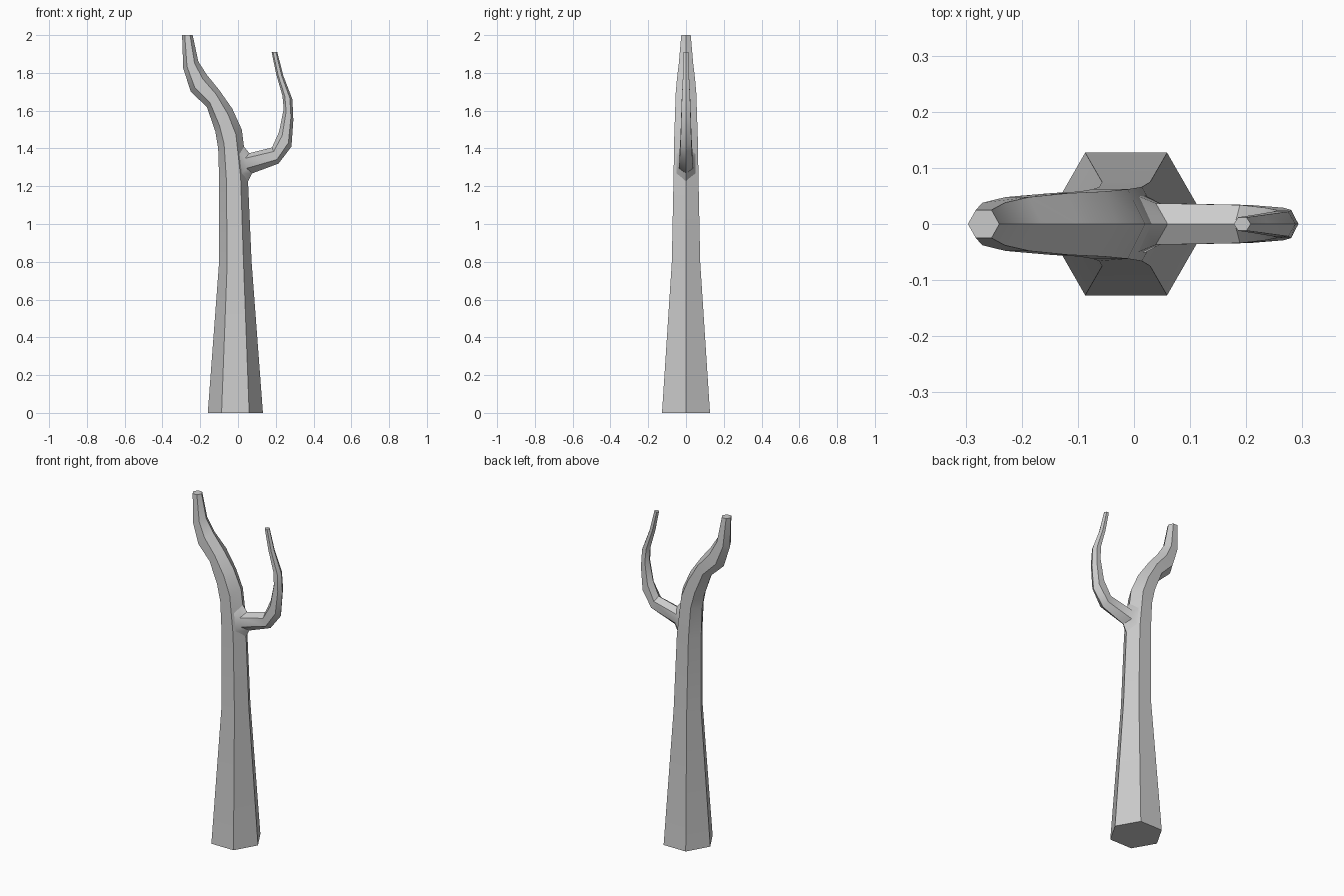
import bpy, bmesh, math
from mathutils import Vector

cube = bpy.data.objects.get("Cube")
if cube:
    bpy.data.objects.remove(cube, do_unlink=True)

bark = bpy.data.materials.new("grey_bark")
bark.use_nodes = True
grey = (0.6, 0.6, 0.6, 1)
bark.diffuse_color = grey
bark.node_tree.nodes["Principled BSDF"].inputs["Base Color"].default_value = grey


def hex_limb(name, rings):
    """Six-sided tube; each ring is (inner x, z, outer x, z, half depth, sideways sink)."""
    bm = bmesh.new()
    loops = []
    for xa, za, xb, zb, depth, sink in rings:
        a, b = Vector((xa, 0, za)), Vector((xb, 0, zb))
        q, y, s = (b - a) / 4, Vector((0, depth, 0)), Vector((sink, 0, 0))
        points = [a, a + q - y - s, b - q - y - s, b, b - q + y - s, a + q + y - s]
        loops.append([bm.verts.new(p) for p in points])
    for low, high in zip(loops, loops[1:]):
        for i in range(6):
            j = (i + 1) % 6
            bm.faces.new((low[i], low[j], high[j], high[i]))
    bm.faces.new(loops[0][::-1])
    bm.faces.new(loops[-1])
    bmesh.ops.recalc_face_normals(bm, faces=bm.faces)
    mesh = bpy.data.meshes.new(name)
    bm.to_mesh(mesh)
    bm.free()
    mesh.materials.append(bark)
    obj = bpy.data.objects.new(name, mesh)
    bpy.context.collection.objects.link(obj)
    bpy.ops.object.select_all(action='DESELECT')
    obj.select_set(True)
    bpy.context.view_layer.objects.active = obj
    bpy.ops.object.shade_smooth_by_angle(angle=math.radians(32))
    return obj


# Tapering trunk that bends into the main limb
hex_limb("trunk", [
    (-.16, 0, .132, 0, .127, 0),
    (-.10, .80, .072, .80, .075, 0),
    (-.10, 1.24, .052, 1.25, .066, 0),
    (-.105, 1.40, .02, 1.50, .062, 0),
    (-.12, 1.49, -.03, 1.61, .058, 0),
    (-.165, 1.62, -.10, 1.71, .055, 0),
    (-.25, 1.70, -.165, 1.79, .048, 0),
    (-.29, 1.825, -.21, 1.86, .038, 0),
    (-.296, 2, -.24, 2, .025, 0),
])

# Side branch with a flared collar at the trunk
hex_limb("side_branch", [
    (.015, 1.43, .045, 1.21, .052, .02),
    (.06, 1.375, .075, 1.268, .037, .025),
    (.18, 1.405, .215, 1.32, .034, 0),
    (.217, 1.487, .283, 1.41, .029, 0),
    (.242, 1.61, .293, 1.55, .025, 0),
    (.235, 1.68, .288, 1.66, .022, 0),
    (.203, 1.79, .24, 1.785, .016, 0),
    (.178, 1.91, .208, 1.91, .012, 0),
])
